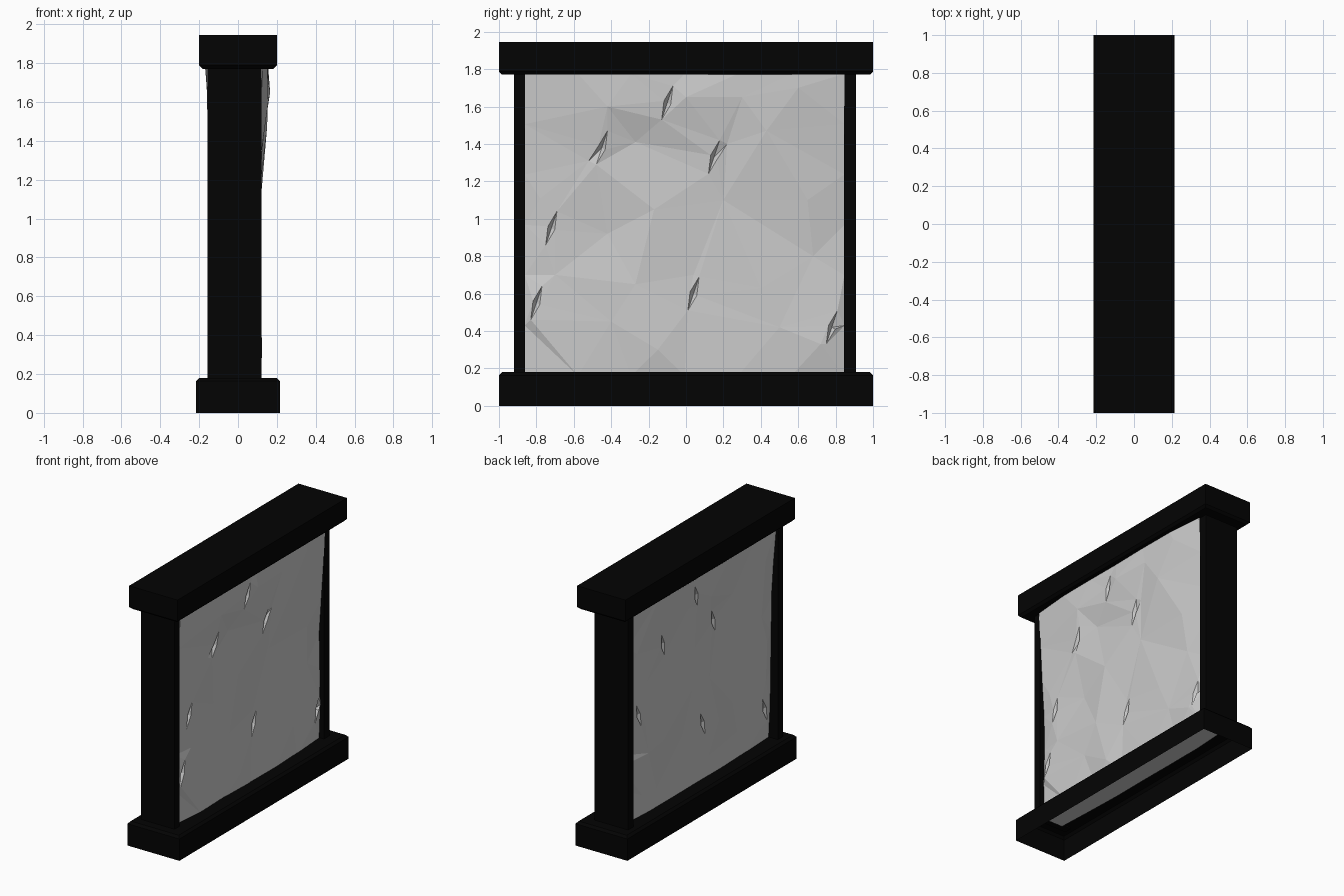
import bpy, bmesh, random
from mathutils import Vector
from mathutils.geometry import delaunay_2d_cdt

if "Cube" in bpy.data.objects:
    bpy.data.objects.remove(bpy.data.objects["Cube"])

random.seed(7)
black = bpy.data.materials.new("black")
black.diffuse_color = (0.001, 0.001, 0.001, 1)
black.use_nodes = True
black.node_tree.nodes["Principled BSDF"].inputs["Base Color"].default_value = black.diffuse_color


def finish(name, bm, mat=None):
    bmesh.ops.recalc_face_normals(bm, faces=bm.faces)
    me = bpy.data.meshes.new(name)
    bm.to_mesh(me)
    bm.free()
    ob = bpy.data.objects.new(name, me)
    bpy.context.collection.objects.link(ob)
    if mat:
        me.materials.append(mat)
    return ob


def block(name, lo, hi, chamfer_z=None, open_z=None):
    """Box between two corners; optional chamfer round one level, open face at another."""
    bm = bmesh.new()
    bmesh.ops.create_cube(bm, size=1)
    lo, hi = Vector(lo), Vector(hi)
    for v in bm.verts:
        v.co = Vector([l + (c + 0.5) * (h - l) for c, l, h in zip(v.co, lo, hi)])
    at = lambda e, z: all(abs(v.co.z - z) < 1e-4 for v in e.verts)
    if chamfer_z is not None:
        edges = [e for e in bm.edges if at(e, chamfer_z)]
        bmesh.ops.bevel(bm, geom=edges, offset=0.017, segments=1, affect='EDGES')
    open_faces = [f for f in bm.faces if open_z is not None and at(f, open_z)]
    bmesh.ops.recalc_face_normals(bm, faces=bm.faces)
    bmesh.ops.delete(bm, geom=open_faces, context='FACES_ONLY')
    return finish(name, bm, black)


# Frame: hollow base, cap and two posts
block("base", (-0.215, -1, 0), (0.215, 1, 0.18), chamfer_z=0.18, open_z=0)
block("cap", (-0.2, -1, 1.77), (0.2, 1, 1.945), chamfer_z=1.77)
block("front_post", (-0.158, -0.92, 0.17), (0.12, -0.86, 1.775))
block("back_post", (-0.158, 0.845, 0.17), (0.12, 0.908, 1.775))

# Rough stone slab: depth of each face as a function of height
Y0, Y1, Z0, Z1 = -0.862, 0.847, 0.16, 1.775
RIGHT = [(0.16, .118), (.35, .127), (.6, .115), (1.0, .115), (1.2, .13),
         (1.4, .142), (1.6, .164), (1.78, .168)]
LEFT = [(0.16, .112), (.6, .125), (1.3, .13), (1.5, .15), (1.65, .176), (1.78, .18)]


def depth(profile, z):
    for (z0, d0), (z1, d1) in zip(profile, profile[1:]):
        if z <= z1:
            return d0 + (d1 - d0) * (z - z0) / (z1 - z0)
    return profile[-1][1]


# Shared outline of both faces
rim = []
n = 6
for i in range(n):
    t = i / n
    rim += [(Y0 + t * (Y1 - Y0), Z0), (Y1, Z0 + t * (Z1 - Z0)),
            (Y1 - t * (Y1 - Y0), Z1), (Y0, Z1 - t * (Z1 - Z0))]

# Facet corners (y, z) and how far they are sunk into the right face
right_pts = [
    (-.42, 1.6, .008), (-.27, 1.41, .04), (0, 1.65, 0), (.3, 1.65, .01),
    (.22, 1.4, .02), (.43, 1.47, 0), (.6, 1.7, .012), (-.52, 1.31, .02),
    (-.78, 1.11, .02), (-.17, 1.05, 0), (-.42, .92, .025), (.2, 1.1, .015),
    (.65, 1.1, .005), (-.7, .7, .015), (-.27, .65, 0), (-.4, .45, .015),
    (.04, .7, .018), (.4, .63, .006), (.68, .8, .022), (-.15, .3, 0),
    (.5, .42, .015), (.72, .33, .01)]
left_pts = []
for i in range(6):
    for j in range(5):
        left_pts.append((-.7 + .28 * i + random.uniform(-.09, .09),
                         .35 + .29 * j + random.uniform(-.09, .09),
                         random.uniform(0, .025)))
# Narrow chips: a diamond of surface points round one sunk point
chips = [(-.45, 1.38), (.15, 1.33), (-.72, .95), (.04, .6), (-.8, .55), (.78, .42), (-.1, 1.62)]
for pts, s in ((right_pts, 1), (left_pts, -1)):
    for y, z in chips:
        y *= s
        pts += [(y - .03, z - .09, .014), (y + .03, z + .09, .014),
                (y - .018, z + .01, .014), (y + .018, z - .01, .014), (y, z, .04)]

bm = bmesh.new()
rims = []
for sign, profile, pts, edge in ((1, RIGHT, right_pts, .03), (-1, LEFT, left_pts, .025)):
    flat = [Vector((y, z)) for y, z in rim] + [Vector((y, z)) for y, z, _ in pts]
    # the stone falls away towards the posts
    sunk = [(edge if y in (Y0, Y1) else .01) + random.uniform(0, .012) for y, z in rim]
    sunk += [d for *_, d in pts]
    faces = delaunay_2d_cdt(flat, [], [], 0, 1e-5)[2]
    vs = [bm.verts.new((sign * (depth(profile, p.y) - d), p.x, p.y)) for p, d in zip(flat, sunk)]
    for f in faces:
        a, b, c = (flat[i] for i in f)
        if abs((b - a).cross(c - a)) > 1e-6:
            bm.faces.new([vs[i] for i in f])
    rims.append(vs[:len(rim)])

# Close the slab round its edge
around = [4 * i + k for k in range(4) for i in range(n)]
for a, b in zip(around, around[1:] + around[:1]):
    bm.faces.new([rims[0][a], rims[0][b], rims[1][b], rims[1][a]])
finish("stone_slab", bm)
